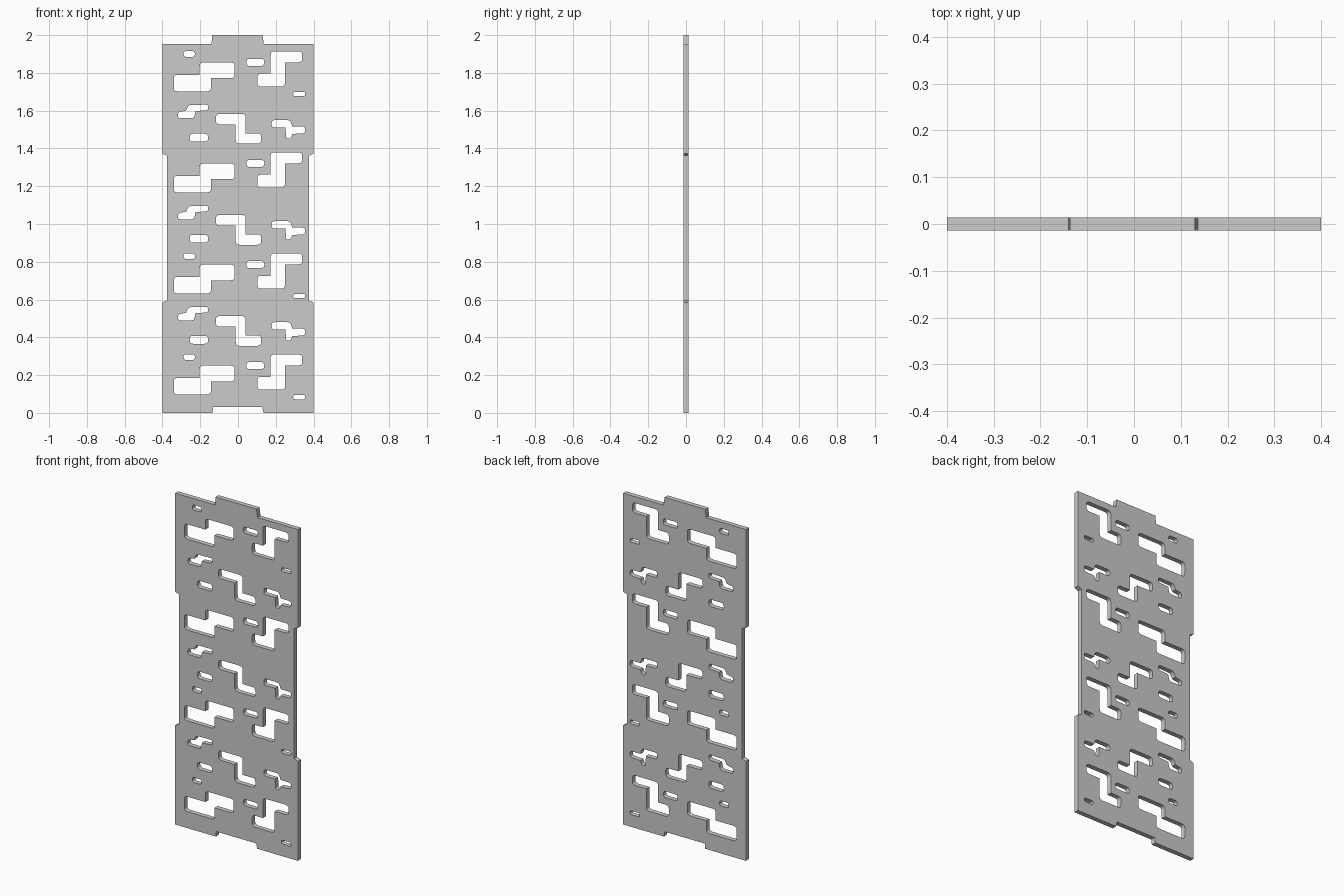
import bpy, bmesh, math
from mathutils import Vector

if "Cube" in bpy.data.objects:
    bpy.data.objects.remove(bpy.data.objects["Cube"])

HALF_T = 0.014     # half of the plate thickness
STEP = 0.535       # vertical repeat of the cut-out pattern


def rounded(points, radius, segs=3):
    """Round the convex corners of a closed profile, keep the inner ones sharp."""
    pts = [Vector(p) for p in points]
    n = len(pts)
    area = sum(pts[i].cross(pts[(i + 1) % n]) for i in range(n))
    out = []
    for i, p in enumerate(pts):
        a, b = pts[i - 1] - p, pts[(i + 1) % n] - p
        if (-a).cross(b) * area <= 0:
            out.append(p)
            continue
        r = min(radius, a.length * 0.45, b.length * 0.45)
        s, e = p + a.normalized() * r, p + b.normalized() * r
        for k in range(segs + 1):
            t = k / segs
            out.append(s * (1 - t) ** 2 + p * 2 * t * (1 - t) + e * t * t)
    return out


def box(x0, x1, z0, z1):
    return [(x0, z0), (x1, z0), (x1, z1), (x0, z1)]


# Plate outline with top tab, bottom notch and recessed sides
outline = [
    (-0.4, 0), (-0.135, 0), (-0.132, 0.03), (0.128, 0.03), (0.135, 0), (0.4, 0),
    (0.4, 0.585), (0.375, 0.595), (0.375, 1.362), (0.4, 1.372), (0.4, 1.952),
    (0.137, 1.952), (0.13, 2.0), (-0.137, 2.0), (-0.14, 1.952), (-0.4, 1.952),
    (-0.4, 1.372), (-0.375, 1.362), (-0.375, 0.595), (-0.4, 0.585)]

# Cut-outs: (profile, corner radius, rows in which it appears)
left_step = [(-.34, 1.79), (-.203, 1.79), (-.203, 1.855), (-.018, 1.855),
             (-.018, 1.772), (-.143, 1.772), (-.143, 1.702), (-.34, 1.702)]
right_step = [(.102, 1.796), (.172, 1.796), (.172, 1.914), (.34, 1.914),
              (.34, 1.856), (.249, 1.856), (.249, 1.728), (.102, 1.728)]
centre_step = [(-.117, 1.583), (.04, 1.583), (.04, 1.48), (.123, 1.48),
               (.123, 1.425), (-.012, 1.425), (-.012, 1.527), (-.117, 1.527)]
small_left_step = [(-.318, 1.592), (-.275, 1.6), (-.262, 1.63), (-.158, 1.632),
                   (-.158, 1.602), (-.225, 1.598), (-.232, 1.56), (-.318, 1.56)]
small_right_step = [(.178, 1.55), (.277, 1.55), (.287, 1.516), (.355, 1.516),
                    (.355, 1.48), (.287, 1.477), (.28, 1.453), (.254, 1.453),
                    (.252, 1.512), (.178, 1.512)]
cutouts = [
    (left_step, .02, (0, 1, 2, 3)),
    (right_step, .02, (0, 1, 2, 3)),
    (box(.044, .139, 1.837, 1.874), .02, (0, 1, 2, 3)),
    (box(-.288, -.228, 1.885, 1.915), .016, (0, 2, 3)),
    (box(.292, .355, 1.677, 1.7), .016, (0, 2, 3)),
    (centre_step, .02, (0, 1, 2)),
    (small_left_step, .015, (0, 1, 2)),
    (small_right_step, .015, (0, 1, 2)),
    (box(-.256, -.158, 1.436, 1.478), .02, (0, 1, 2)),
]

# Filled 2D curve: the outline plus every hole
curve = bpy.data.curves.new("panel_profile", 'CURVE')
curve.dimensions = '2D'
curve.fill_mode = 'BOTH'
curve.extrude = HALF_T


def add_loop(points, dz=0.0):
    sp = curve.splines.new('POLY')
    sp.points.add(len(points) - 1)
    for cp, p in zip(sp.points, points):
        cp.co = (p[0], p[1] + dz, 0, 1)
    sp.use_cyclic_u = True


add_loop(outline)
for profile, radius, rows in cutouts:
    for row in rows:
        add_loop(rounded(profile, radius), -STEP * row)

# Convert to a welded mesh standing upright
helper = bpy.data.objects.new("panel_profile", curve)
bpy.context.collection.objects.link(helper)
bpy.context.view_layer.update()
dg = bpy.context.evaluated_depsgraph_get()
mesh = bpy.data.meshes.new_from_object(helper.evaluated_get(dg))
bpy.data.objects.remove(helper)

bm = bmesh.new()
bm.from_mesh(mesh)
bmesh.ops.remove_doubles(bm, verts=bm.verts, dist=1e-5)
for v in bm.verts:
    v.co = (v.co.x, -v.co.z, v.co.y)
bmesh.ops.recalc_face_normals(bm, faces=bm.faces)
for f in bm.faces:
    f.smooth = False
bm.to_mesh(mesh)
bm.free()
mesh.name = "perforated_panel"
panel = bpy.data.objects.new("perforated_panel", mesh)
bpy.context.collection.objects.link(panel)
